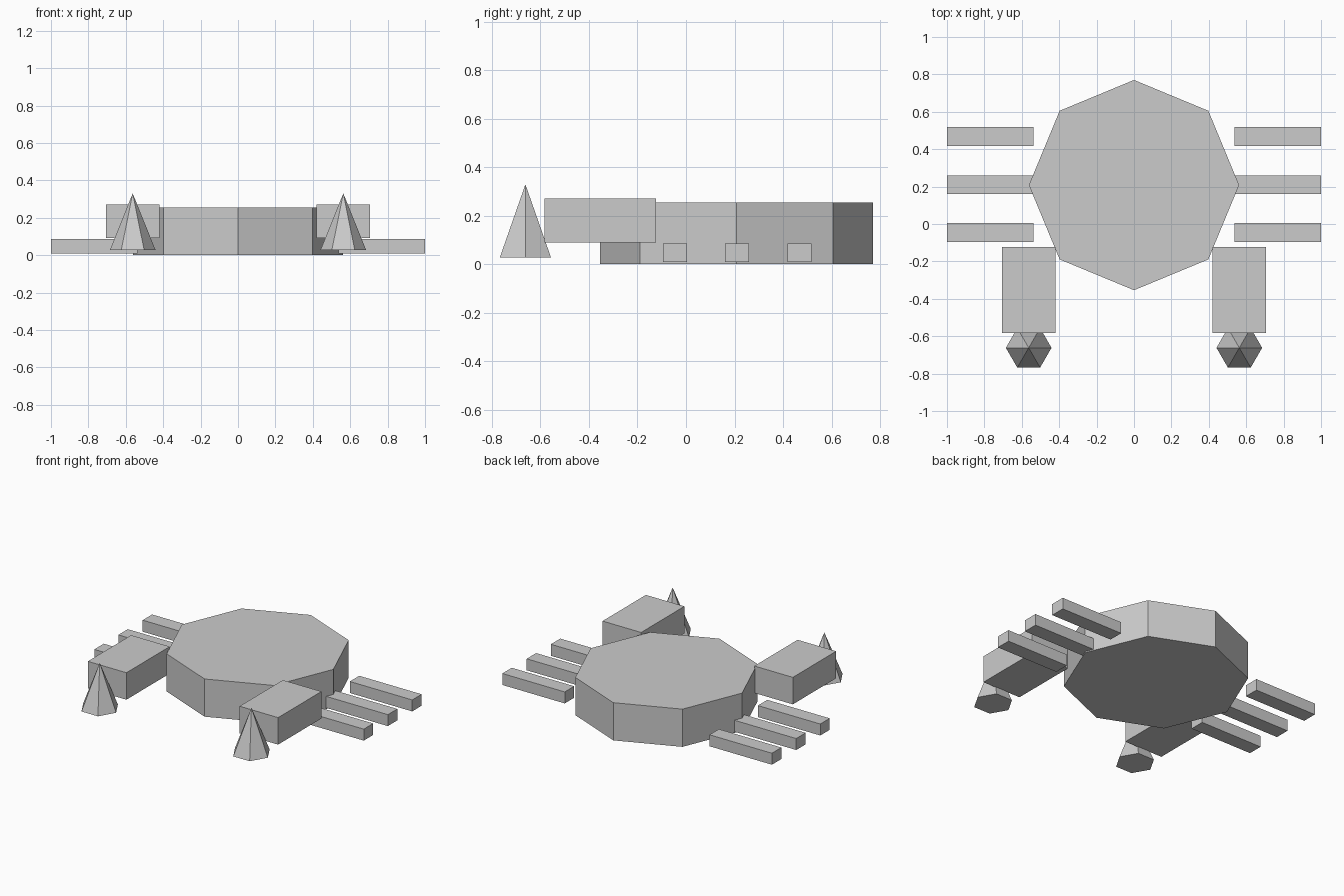
import bpy
import math

if "Cube" in bpy.data.objects:
    bpy.data.objects.remove(bpy.data.objects["Cube"])


def box(name, x, y, z):
    """Box from (min, max) ranges on each axis."""
    bpy.ops.mesh.primitive_cube_add(size=1, location=[(a + b) / 2 for a, b in (x, y, z)])
    ob = bpy.context.object
    ob.name = name
    ob.scale = [b - a for a, b in (x, y, z)]
    bpy.ops.object.transform_apply(location=False, rotation=False, scale=True)


# Octagonal shell
bpy.ops.mesh.primitive_cylinder_add(vertices=8, radius=0.562, depth=0.253,
                                    location=(0, 0.208, 0.1285))
bpy.context.object.name = "body"

for side, s in (("left", -1), ("right", 1)):
    # Three straight legs
    for i, y in enumerate((-0.045, 0.21, 0.468)):
        x = sorted((s * 0.537, s * 1.0))
        box(f"{side}_leg_{i + 1}", x, (y - 0.05, y + 0.05), (0.01, 0.087))

    # Claw arm
    box(f"{side}_arm", sorted((s * 0.42, s * 0.706)), (-0.583, -0.124), (0.091, 0.272))

    # Six-sided claw tip
    bpy.ops.mesh.primitive_cone_add(vertices=6, radius1=0.122, radius2=0, depth=0.302,
                                    location=(s * 0.563, -0.662, 0.179),
                                    rotation=(0, 0, math.radians(30)))
    bpy.context.object.name = f"{side}_claw"
